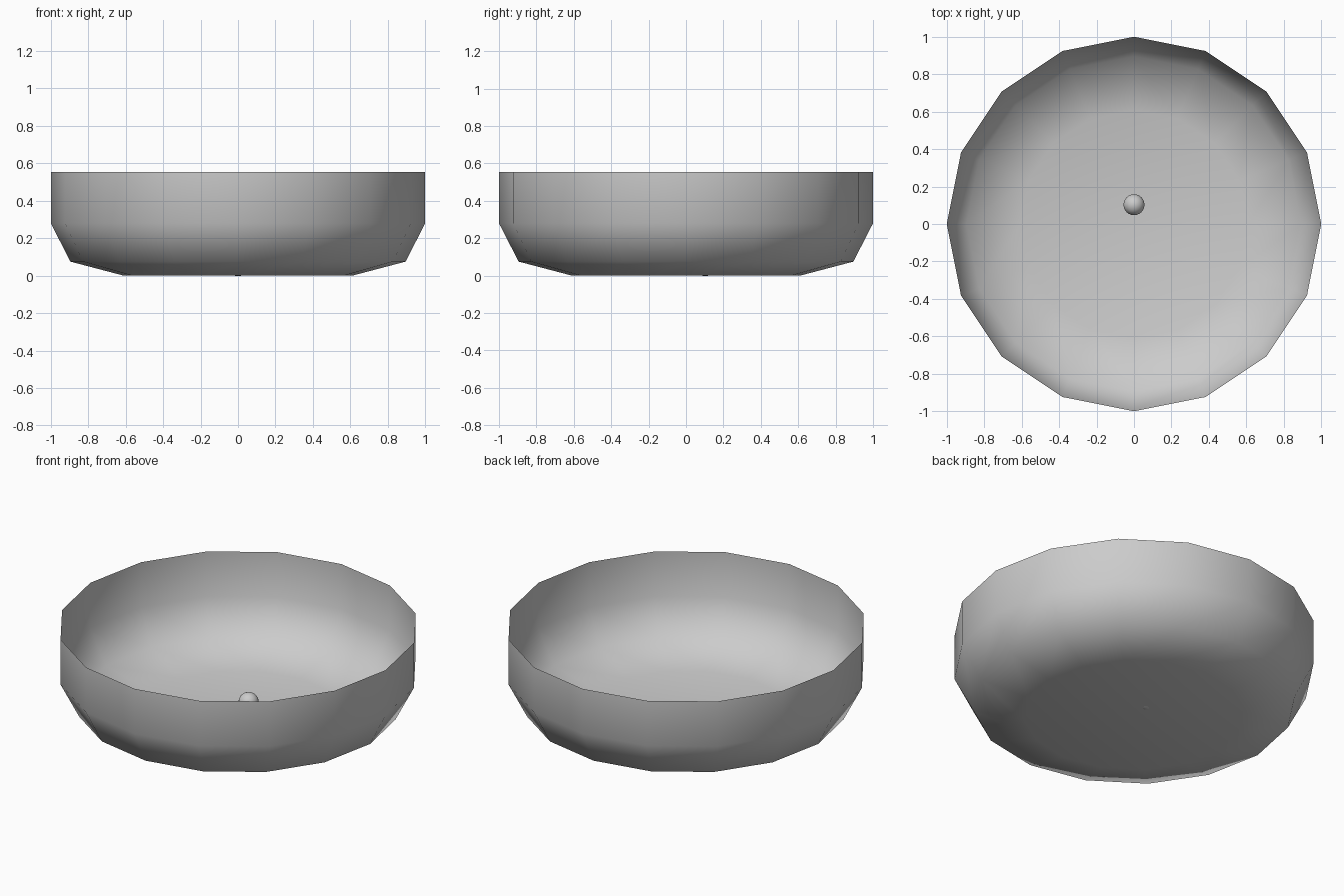
import bpy, bmesh, math

if "Cube" in bpy.data.objects:
    bpy.data.objects.remove(bpy.data.objects["Cube"])

SIDES = 16


def ring(bm, radius, z):
    return [bm.verts.new((radius * math.cos(i * math.tau / SIDES),
                          radius * math.sin(i * math.tau / SIDES), z))
            for i in range(SIDES)]


# Thin open bowl: flat floor, shallow slope, curved shoulder, upright wall
profile = [(0.61, 0.0), (0.895, 0.075), (1.0, 0.28), (1.0, 0.555)]
bm = bmesh.new()
rings = [ring(bm, r, z) for r, z in profile]
bm.faces.new(rings[0][::-1])
for low, high in zip(rings, rings[1:]):
    for i in range(SIDES):
        j = (i + 1) % SIDES
        bm.faces.new((low[i], low[j], high[j], high[i]))
for face in bm.faces:
    face.smooth = True
mesh = bpy.data.meshes.new("bowl")
bm.to_mesh(mesh)
bm.free()
bowl = bpy.data.objects.new("bowl", mesh)
bpy.context.collection.objects.link(bowl)

# Small ball resting on the floor just behind the centre
bpy.ops.mesh.primitive_uv_sphere_add(segments=24, ring_count=16, radius=0.056,
                                     location=(0, 0.103, 0.053))
ball = bpy.context.object
ball.name = "ball"
bpy.ops.object.shade_smooth()
